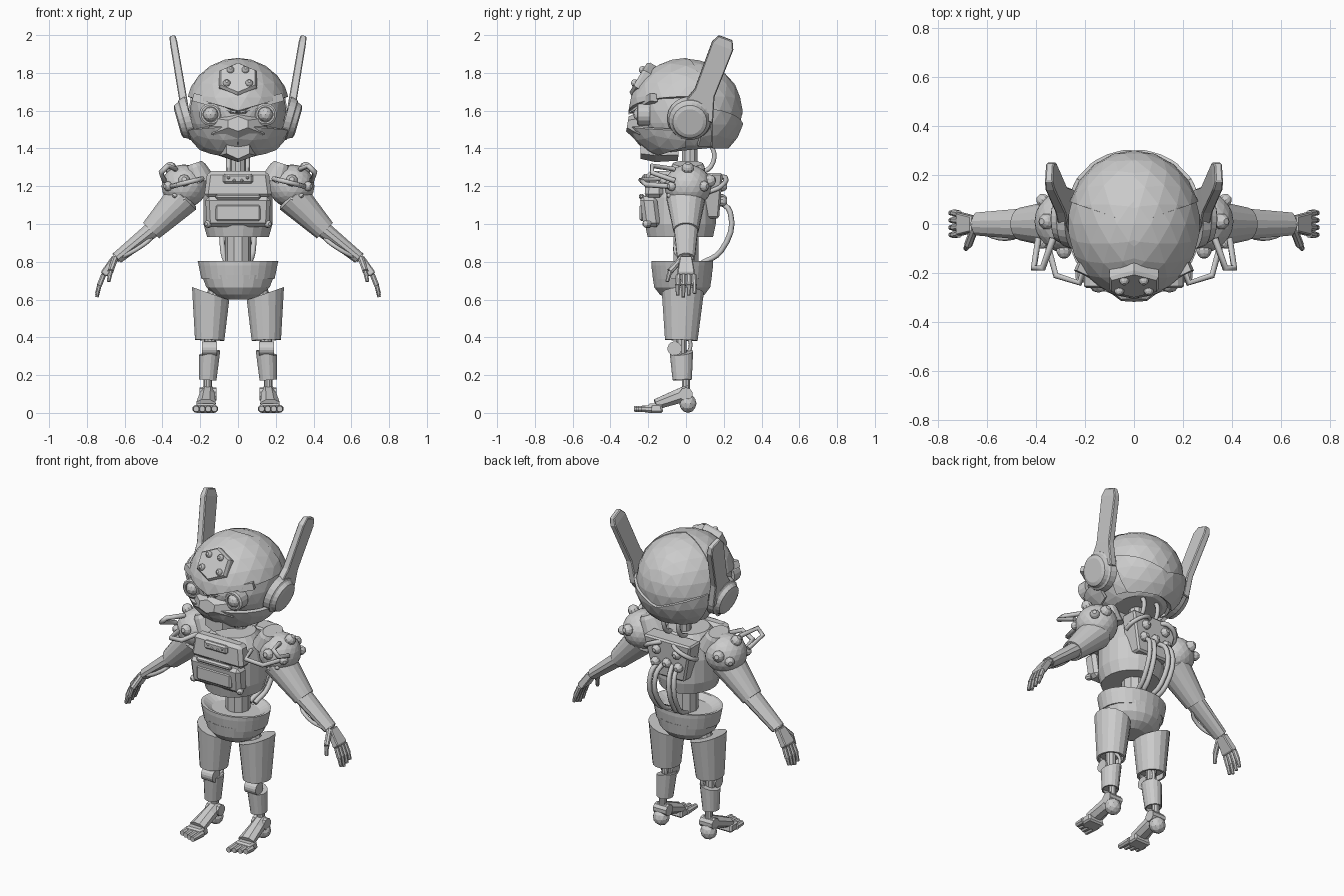
import bpy, bmesh, math
from mathutils import Vector as V

cube = bpy.data.objects.get("Cube")
if cube:
    bpy.data.objects.remove(cube)

shade = .6
grey = bpy.data.materials.new("plain_grey")
grey.use_nodes = True
grey.diffuse_color = (shade, shade, shade, 1)
grey.node_tree.nodes["Principled BSDF"].inputs["Base Color"].default_value = (shade, shade, shade, 1)


def finish(name, bm, pair=False, bevel=0, thick=0):
    """Turn the bmesh into an object, mirrored across x when it is one of a pair."""
    bmesh.ops.recalc_face_normals(bm, faces=bm.faces)
    mesh = bpy.data.meshes.new(name)
    bm.to_mesh(mesh)
    bm.free()
    mesh.materials.append(grey)
    part = bpy.data.objects.new(name, mesh)
    bpy.context.collection.objects.link(part)
    if thick:
        part.modifiers.new("thickness", 'SOLIDIFY').thickness = thick
    if bevel:
        part.modifiers.new("bevel", 'BEVEL').width = bevel
    if pair:
        part.modifiers.new("mirror", 'MIRROR').use_mirror_merge = False


def cut(bm, planes, fill):
    """Remove whatever lies in front of each plane."""
    for point, normal in planes:
        geom = bm.verts[:] + bm.edges[:] + bm.faces[:]
        result = bmesh.ops.bisect_plane(bm, geom=geom, plane_co=point, plane_no=normal, clear_outer=True)
        if fill:
            rim = [e for e in result["geom_cut"] if isinstance(e, bmesh.types.BMEdge)]
            bmesh.ops.edgeloop_fill(bm, edges=rim)


def loft(name, start, end, rings, sides=16, pair=False, planes=(), bevel=0):
    """Elliptic rings (position, depth radius, width radius) along an axis."""
    start, end = V(start), V(end)
    axis = (end - start).normalized()
    depth = V((1, 0, 0)) if abs(axis.y) > .8 else V((0, 1, 0))
    width = axis.cross(depth).normalized()
    depth = width.cross(axis)
    bm = bmesh.new()
    loops = []
    for t, rd, rw in rings:
        loop = []
        for i in range(sides):
            angle = math.tau * (i + .5) / sides
            offset = depth * rd * math.cos(angle) + width * rw * math.sin(angle)
            loop.append(bm.verts.new(start.lerp(end, t) + offset))
        loops.append(loop)
    for low, high in zip(loops, loops[1:]):
        for i in range(sides):
            bm.faces.new((low[i - 1], low[i], high[i], high[i - 1]))
    bm.faces.new(loops[0])
    bm.faces.new(loops[-1])
    cut(bm, planes, fill=True)
    finish(name, bm, pair, bevel)


def rod(name, start, end, radius, tip=None, pair=False, sides=10):
    tip = tip or radius
    loft(name, start, end, [(0, radius, radius), (1, tip, tip)], sides, pair)


def sleeve(name, start, end, wide, narrow, flat=.9, sides=16, pair=False, planes=()):
    """Tapered cover with a hollow far end."""
    inner = narrow * .85
    rings = [(0, wide * .85, wide * .85 * flat), (.05, wide, wide * flat), (1, narrow, narrow * flat),
             (1, inner, inner * flat), (.9, inner, inner * flat)]
    loft(name, start, end, rings, sides, pair, planes)


def block(name, centre, size, top=(1, 1), lean=0, pair=False, bevel=.01):
    """Box whose top is scaled by top and pushed along y by lean."""
    bm = bmesh.new()
    bmesh.ops.create_cube(bm, size=1)
    for v in bm.verts:
        if v.co.z > 0:
            v.co.x *= top[0]
            v.co.y = v.co.y * top[1] + lean / size[1]
        v.co = V(centre) + v.co * V(size)
    finish(name, bm, pair, bevel)


def ball(name, centre, radii, detail=2, pair=False, planes=(), thick=0):
    bm = bmesh.new()
    bmesh.ops.create_icosphere(bm, subdivisions=detail, radius=1)
    for v in bm.verts:
        v.co = V(centre) + v.co * V(radii)
    cut(bm, planes, fill=not thick)
    finish(name, bm, pair, thick=thick)


def tube(name, start, end, bow, radius=.014, bend='AUTO'):
    """Bent pipe on both sides, pushed outward by bow between its ends."""
    start, end, bow = V(start), V(end), V(bow)
    path = [start, start.lerp(end, .2) + bow, start.lerp(end, .8) + bow, end]
    for side in (1, -1):
        curve = bpy.data.curves.new(name, 'CURVE')
        curve.dimensions, curve.use_fill_caps = '3D', True
        curve.bevel_depth, curve.bevel_resolution, curve.resolution_u = radius, 1, 4
        spline = curve.splines.new('BEZIER')
        spline.bezier_points.add(len(path) - 1)
        for knot, point in zip(spline.bezier_points, path):
            knot.co = point * V((side, 1, 1))
            knot.handle_left_type = knot.handle_right_type = bend
        curve.materials.append(grey)
        bpy.context.collection.objects.link(bpy.data.objects.new(name, curve))


def stud(name, centre, normal, radius, pair=True):
    centre, reach = V(centre), V(normal).normalized() * radius
    rings = [(t, radius * r, radius * r) for t, r in ((0, 1), (.6, 1), (.8, .8), (1, .4))]
    loft(name, centre - reach, centre + reach, rings, sides=10, pair=pair)


# Head: inner skull, with back, crown, cheek and rim shells around it
head, size = V((0, 0, 1.6)), V((.275, .3, .275))
half = (head, (-1, 0, 0))
ball("skull", head, size * .93, detail=3, planes=[((0, .1, 1.4), (0, .1, -1))])
shells = {
    "back_shell": (1, [(head, (.35, -1, 0)), ((0, 0, 1.41), (0, 0, -1))]),
    "crown_shell": (1.015, [(head, (-.35, 1, 0)), (head, (.28, 0, -1))]),
    "cheek_shell": (1, [((0, 0, 1.53), (.1, 0, 1)), (head, (0, 1, 0)), ((0, -.2, 1.36), (0, .3, -1))]),
    "rear_rim": (1.05, [((0, .14, 1.5), (0, -1, 0)), ((0, 0, 1.52), (-.35, 0, 1)), ((0, 0, 1.4), (0, 0, -1))]),
}
for name, (scale, planes) in shells.items():
    ball(name, head, size * scale, detail=3, pair=True, planes=[half] + planes, thick=.02)

# Face
loft("brow_ridge", start=(0, -.28, 1.605), end=(.23, -.17, 1.67), rings=[(0, .03, .03), (1, .03, .03)], sides=4, pair=True)
loft("snout", start=(0, -.14, 1.5), end=(0, -.31, 1.53), rings=[(0, .2, .1), (.6, .16, .085), (1, .06, .04)], sides=6)
loft("chin", start=(0, -.04, 1.395), end=(0, -.24, 1.4), rings=[(0, .13, .06), (.6, .11, .07), (1, .07, .055)], sides=6)
eye = V((.145, -.24, 1.58))
front = V((0, -1, 0))
loft("eye_ring", start=eye - front * .05, end=eye + front * .02,
     rings=[(0, .06, .06), (.9, .06, .06), (1, .05, .05), (1, .04, .04), (.8, .04, .04)], pair=True)
ball("eye", centre=eye, radii=(.04, .04, .04), pair=True)
slope = V((0, -1, .6)).normalized()
plate = V((0, -.21, 1.75))
loft("forehead_plate", start=plate, end=plate + slope * .05,
     rings=[(0, .115, .1), (.7, .115, .1), (1, .105, .09)], sides=6)
for x, rise in ((.06, -.03), (.04, .04)):
    stud("forehead_stud", plate + slope * .05 + V((x, rise * .6, rise)), slope, radius=.02)
block("nose_bridge", centre=(0, -.27, 1.61), size=(.1, .04, .05))

# Ears and tall blades
loft("ear_pad", start=(.25, .02, 1.56), end=(.32, .02, 1.54),
     rings=[(0, .12, .12), (.5, .11, .11), (.6, .1, .1), (.9, .09, .09), (1, .07, .07)], sides=24, pair=True)
loft("ear_blade", start=(.275, .05, 1.57), end=(.345, .21, 1.985),
     rings=[(0, .14, .03), (.2, .1, .03), (.3, .08, .03), (.9, .085, .028), (1, .055, .022)], sides=4, pair=True, bevel=.005)

# Neck
rod("neck", start=(0, .02, 1.24), end=(0, .02, 1.42), radius=.042)
tube("neck_cable", start=(.05, .08, 1.44), end=(.05, .07, 1.27), bow=(0, .06, 0))

# Torso: ribs, front plates, back plate with knobs and hoses
loft("rib_cage", start=(0, -.03, .93), end=(0, -.03, 1.28),
     rings=[(0, .175, .165), (.2, .19, .185), (.6, .19, .185), (.85, .175, .165), (1, .12, .12)], sides=20)
block("chest_plate", centre=(0, -.17, 1.21), size=(.36, .1, .14), top=(.9, .8), bevel=.02)
block("chest_inset", centre=(0, -.215, 1.24), size=(.16, .03, .05))
for x in (.02, .05):
    stud("chest_stud", centre=(x, -.225, 1.22 + x / 2), normal=front, radius=.01)
block("belly_plate", centre=(0, -.18, 1.065), size=(.33, .09, .16), top=(1.05, 1), lean=-.02, bevel=.02)
block("belly_panel", centre=(0, -.23, 1.06), size=(.24, .03, .09))
block("belly_lip", centre=(0, -.235, 1.145), size=(.24, .03, .03))
stud("waist_bolt", centre=(.16, -.21, 1), normal=(.4, -1, 0), radius=.02)
block("back_plate", centre=(0, .12, 1.15), size=(.22, .11, .24), top=(1.5, 1), lean=.02)
for x, z in ((.07, 1.2), (.08, 1.12)):
    stud("back_knob", centre=(x, .19, z), normal=-front, radius=.028)
stud("spine_knob", centre=(0, .19, 1.13), normal=-front, radius=.028, pair=False)
tube("back_pipe", start=(.03, .17, 1.25), end=(.16, .12, 1.17), bow=(.02, .05, .01))
for x in (.025, .06):
    tube("back_hose", start=(x, .16, 1.13), end=(x, .08, .79), bow=(.02, .09, 0), radius=.015)

# Waist and hips
rod("waist_column", start=(0, 0, .74), end=(0, 0, .97), radius=.07)
loft("waist_band", start=(0, -.02, .71), end=(0, -.02, .805),
     rings=[(0, .155, .195), (.75, .165, .21), (1, .165, .215), (1, .15, .2), (.7, .11, .15)], sides=28)
loft("hip_bowl", start=(0, -.02, .6), end=(0, -.02, .73),
     rings=[(0, .07, .08), (.2, .12, .125), (.5, .15, .17), (1, .16, .195)], sides=20)

# Legs
thigh, knee, ankle = V((.14, -.015, .7)), V((.15, -.025, .34)), V((.16, 0, .1))
up, across = V((0, 0, 1)), V((1, 0, 0))
sleeve("thigh", start=thigh, end=knee + up * .045, wide=.118, narrow=.088, pair=True,
       planes=[(thigh - up * .07, (-.35, 0, 1))])
rod("hip_joint", start=thigh - up * .15, end=thigh - across * .04, radius=.045, pair=True)
axle = knee + front * .035
rod("knee_axle", start=axle - across * .04, end=axle + across * .04, radius=.038, pair=True, sides=16)
rod("knee_link", start=knee + up * .08, end=knee - up * .04, radius=.03, pair=True)
tube("knee_cable", start=knee + up * .08, end=knee - up * .04, bow=(-.02, .04, 0), radius=.01)
sleeve("shin", start=knee, end=ankle + V((0, -.02, .075)), wide=.064, narrow=.052, pair=True,
       planes=[(knee - up * .02, (.25, -.1, 1))])
rod("ankle", start=ankle, end=ankle + up * .1, radius=.022, pair=True)

# Feet
ball("heel", centre=(.165, .01, .05), radii=(.05, .046, .05), pair=True)
rod("ankle_axle", start=ankle - across * .045, end=ankle + across * .045, radius=.035, pair=True)
loft("instep", start=ankle + V((0, .02, .01)), end=(.17, -.16, .045),
     rings=[(0, .04, .045), (.4, .045, .04), (1, .055, .03)], sides=8, pair=True)
block("sole", centre=(.172, -.165, .025), size=(.115, .09, .05), top=(.9, .8), pair=True)
for i in range(4):
    toe = V((.125 + .032 * i, -.18, .021))
    rod("toe", start=toe, end=toe + front * (.095 - .012 * i), radius=.021, tip=.016, pair=True, sides=8)

# Shoulders with collars, studs and bent handles
shoulder = V((.285, .01, 1.2))
ball("shoulder", centre=shoulder, radii=(.12, .125, .115), detail=3, pair=True)
loft("shoulder_collar", start=(.2, .01, 1.22), end=(.235, .01, 1.32),
     rings=[(0, .1, .085), (.8, .09, .06), (1, .08, .045)], pair=True)
for normal, radius in (((0, -4, 1), .032), ((4, -4, 0), .026), ((3, 0, 4), .032), ((1, 4, 1), .034),
                       ((4, 4, 0), .028), ((2, -4, -2), .014), ((0, -3, -2), .014)):
    stud("shoulder_stud", shoulder + V(normal).normalized() * .12, normal, radius)
tube("upper_handle", start=(.33, -.06, 1.29), end=(.39, -.06, 1.23), bow=(.03, -.12, .03), bend='VECTOR')
tube("lower_handle", start=(.19, -.14, 1.24), end=(.35, -.09, 1.2), bow=(0, -.11, 0), bend='VECTOR')

# Arms
elbow, wrist = V((.46, 0, .965)), V((.64, 0, .82))
sleeve("upper_sleeve", start=(.28, 0, 1.15), end=elbow, wide=.105, narrow=.067, pair=True)
sleeve("forearm", start=elbow.lerp(wrist, -.1), end=wrist, wide=.065, narrow=.048, flat=.7, sides=12, pair=True)
tube("forearm_cable", start=elbow + V((0, -.03, -.04)), end=wrist, bow=(0, -.03, -.01), radius=.012)

# Hands
palm, fingers = wrist + V((.01, 0, 0)), V((.712, 0, .73))
rod("wrist_joint", start=wrist - V((.03, 0, -.03)), end=palm, radius=.027, pair=True)
loft("palm", start=palm, end=fingers, rings=[(0, .045, .028), (.9, .065, .03), (1, .06, .022)], sides=4, pair=True, bevel=.005)
for i in range(4):
    root = fingers + V((0, -.04 + .027 * i, 0))
    bend = root + V((.022, root.y * .1, -.055))
    tip = bend + V((.013, 0, -.062 + .01 * abs(i - 1)))
    rod("finger_base", root, bend, radius=.015, pair=True, sides=8)
    rod("finger_tip", bend, tip, radius=.013, tip=.01, pair=True, sides=8)
thumb = palm + V((.025, -.085, -.07))
rod("thumb_base", start=palm + front * .02, end=thumb, radius=.017, pair=True, sides=8)
rod("thumb_tip", start=thumb, end=thumb + V((.01, -.015, -.055)), radius=.014, tip=.01, pair=True, sides=8)
